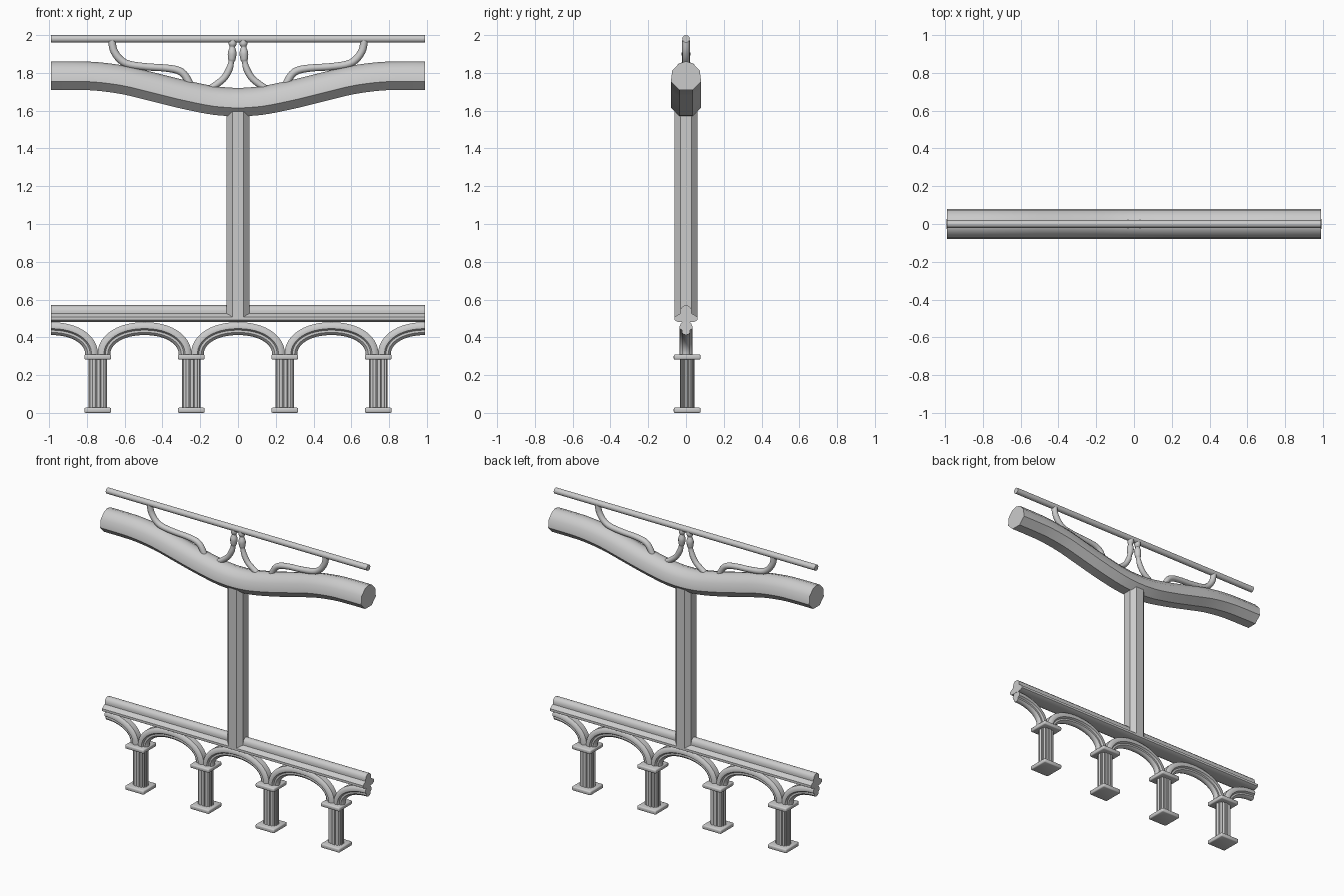
import bpy, bmesh, math

if "Cube" in bpy.data.objects:
    bpy.data.objects.remove(bpy.data.objects["Cube"])

stone = bpy.data.materials.new("light_grey")
stone.diffuse_color = (0.6, 0.6, 0.6, 1)
stone.use_nodes = True
stone.node_tree.nodes["Principled BSDF"].inputs["Base Color"].default_value = stone.diffuse_color


def finish(bm, name, angle=35):
    bmesh.ops.recalc_face_normals(bm, faces=bm.faces)
    me = bpy.data.meshes.new(name)
    bm.to_mesh(me)
    bm.free()
    me.materials.append(stone)
    ob = bpy.data.objects.new(name, me)
    bpy.context.collection.objects.link(ob)
    bpy.ops.object.select_all(action='DESELECT')
    ob.select_set(True)
    bpy.context.view_layer.objects.active = ob
    bpy.ops.object.shade_smooth_by_angle(angle=math.radians(angle))
    return ob


def skin(bm, rings):
    """Join closed rings of points into a capped tube."""
    vs = [[bm.verts.new(p) for p in r] for r in rings]
    n = len(vs[0])
    for a, b in zip(vs, vs[1:]):
        for i in range(n):
            j = (i + 1) % n
            bm.faces.new((a[i], a[j], b[j], b[i]))
    bm.faces.new(vs[0][::-1])
    bm.faces.new(vs[-1])


def smooth_path(pts, steps=5):
    """Catmull-Rom curve through the points."""
    p = [pts[0]] + list(pts) + [pts[-1]]
    out = []
    for i in range(1, len(p) - 2):
        for s in range(steps):
            t = s / steps
            out.append(tuple(0.5 * (2 * b + (c - a) * t + (2 * a - 5 * b + 4 * c - d) * t * t
                                    + (3 * b - a - 3 * c + d) * t ** 3)
                             for a, b, c, d in zip(p[i - 1], p[i], p[i + 1], p[i + 2])))
    out.append(tuple(pts[-1]))
    return out


def sweep(name, path, profile, angle=35, flat_ends=False):
    """Sweep a (y, normal) profile along an x-z path; third path value scales it."""
    rings = []
    for i, p in enumerate(path):
        a, b = path[max(i - 1, 0)], path[min(i + 1, len(path) - 1)]
        tx, tz = b[0] - a[0], b[1] - a[1]
        if flat_ends and i in (0, len(path) - 1):
            tx, tz = 1, 0
        l = math.hypot(tx, tz)
        nx, nz = -tz / l, tx / l
        s = p[2] if len(p) > 2 else 1
        rings.append([(p[0] + nx * n * s, y * s, p[1] + nz * n * s) for y, n in profile])
    bm = bmesh.new()
    skin(bm, rings)
    return finish(bm, name, angle)


def prism(name, outline, z0, z1, angle=35):
    bm = bmesh.new()
    skin(bm, [[(x, y, z) for x, y in outline] for z in (z0, z1)])
    return finish(bm, name, angle)


def both(half):
    """Mirror a half profile across y = 0."""
    return half + [(-y, n) for y, n in reversed(half) if y > 0]


def circle(n, r=1.0):
    return [(r * math.cos(2 * math.pi * i / n), r * math.sin(2 * math.pi * i / n)) for i in range(n)]


L = 0.99
# thin top rail
sweep("top_rail", [(-L, 1.98), (L, 1.98)], circle(16, 0.02))

# thick dipping handrail
half = [(-L, 1.785), (-0.88, 1.785), (-0.75, 1.781), (-0.6, 1.761), (-0.45, 1.725),
        (-0.3, 1.688), (-0.15, 1.657), (-0.06, 1.647), (0, 1.645)]
path = smooth_path(half + [(-x, z) for x, z in reversed(half[:-1])], 4)
sweep("handrail", path, both([(0, 0.076), (0.037, 0.065), (0.073, 0.027),
                              (0.08, -0.03), (0.035, -0.075)]), 40, True)

# scroll struts and small turned balusters between the rails
scroll = [(-0.668, 1.97, .02), (-0.658, 1.92, .02), (-0.626, 1.873, .02), (-0.578, 1.845, .02),
          (-0.483, 1.832, .019), (-0.388, 1.826, .019), (-0.319, 1.814, .02),
          (-0.282, 1.788, .02), (-0.255, 1.74, .02)]
turned = [(-0.15, 1.715, .018), (-0.102, 1.748, .018), (-0.07, 1.777, .018), (-0.046, 1.82, .018),
          (-0.036, 1.857, .015), (-0.033, 1.873, .02), (-0.031, 1.905, .023),
          (-0.03, 1.928, .017), (-0.03, 1.937, .014), (-0.029, 1.952, .021), (-0.028, 1.972, .02)]
for side, s in (("left", 1), ("right", -1)):
    for name, pts in (("scroll_strut", scroll), ("turned_baluster", turned)):
        sweep(f"{name}_{side}", smooth_path([(s * x, z, r) for x, z, r in pts]), circle(12), 60)

# octagonal centre post
A, B = 0.06, 0.03
prism("centre_post", [(A, -B), (A, B), (B, A), (-B, A), (-A, B), (-A, -B), (-B, -A), (B, -A)],
      0.5, 1.63)

# moulded lower rail
sweep("lower_rail", [(-L, 0.52), (L, 0.52)],
      both([(0, 0.05), (0.015, 0.046), (0.027, 0.034), (0.03, 0.018), (0.03, 0.006),
            (0.045, -0.002), (0.06, -0.013), (0.06, -0.029), (0.045, -0.038), (0.03, -0.04)]))

# arches: three whole ones and a half one at each end
arch_profile = both([(0, 0.034), (0.02, 0.034), (0.028, 0.026), (0.034, 0.012), (0.033, 0.0),
                     (0.021, -0.008), (0.022, -0.02), (0.014, -0.03), (0, -0.034)])


def arch(name, cx, a0, a1):
    pts = []
    n = int((a0 - a1) / 6)
    for i in range(n + 1):
        t = math.radians(a0 + (a1 - a0) * i / n)
        c, s = math.cos(t), max(math.sin(t), 0)
        pts.append((cx + 0.215 * math.copysign(abs(c) ** 0.94, c), 0.308 + 0.138 * s ** 0.94))
    if a0 == 180:
        pts.insert(0, (cx - 0.215, 0.297))
    if a1 == 0:
        pts.append((cx + 0.215, 0.297))
    sweep(name, pts, arch_profile, 40)


for i, cx in enumerate((-0.495, 0, 0.495)):
    arch(f"arch_{i + 1}", cx, 180, 0)
arch("half_arch_left", -L, 90, 0)
arch("half_arch_right", L, 180, 90)

# fluted columns with square bases and capitals
OFF = 0.006


def plate(name, cx, z0, z1):
    bm = bmesh.new()
    bmesh.ops.create_cube(bm, size=1)
    for v in bm.verts:
        v.co = (cx + v.co.x * 0.142, OFF + v.co.y * 0.142, (z0 + z1) / 2 + v.co.z * (z1 - z0))
    bmesh.ops.bevel(bm, geom=bm.edges[:], offset=0.007, segments=2, profile=0.5, affect='EDGES')
    finish(bm, name, 50)


def fluted(cx):
    out, flutes, sub = [], 14, 6
    for i in range(flutes * sub):
        t = 2 * math.pi * (i + 0.5) / (flutes * sub)
        c, s = math.cos(t), math.sin(t)
        k = 1 - (0.16 if i % sub in (0, 1) else 0.03 if i % sub in (2, 5) else 0)
        out.append((cx + 0.05 * k * math.copysign(abs(c) ** 0.8, c),
                    OFF + 0.038 * k * math.copysign(abs(s) ** 0.8, s)))
    return out


for i in range(4):
    cx = -0.7425 + 0.495 * i
    plate(f"column_base_{i + 1}", cx, 0, 0.028)
    prism(f"column_shaft_{i + 1}", fluted(cx), 0.02, 0.29, 40)
    plate(f"column_capital_{i + 1}", cx, 0.282, 0.309)
